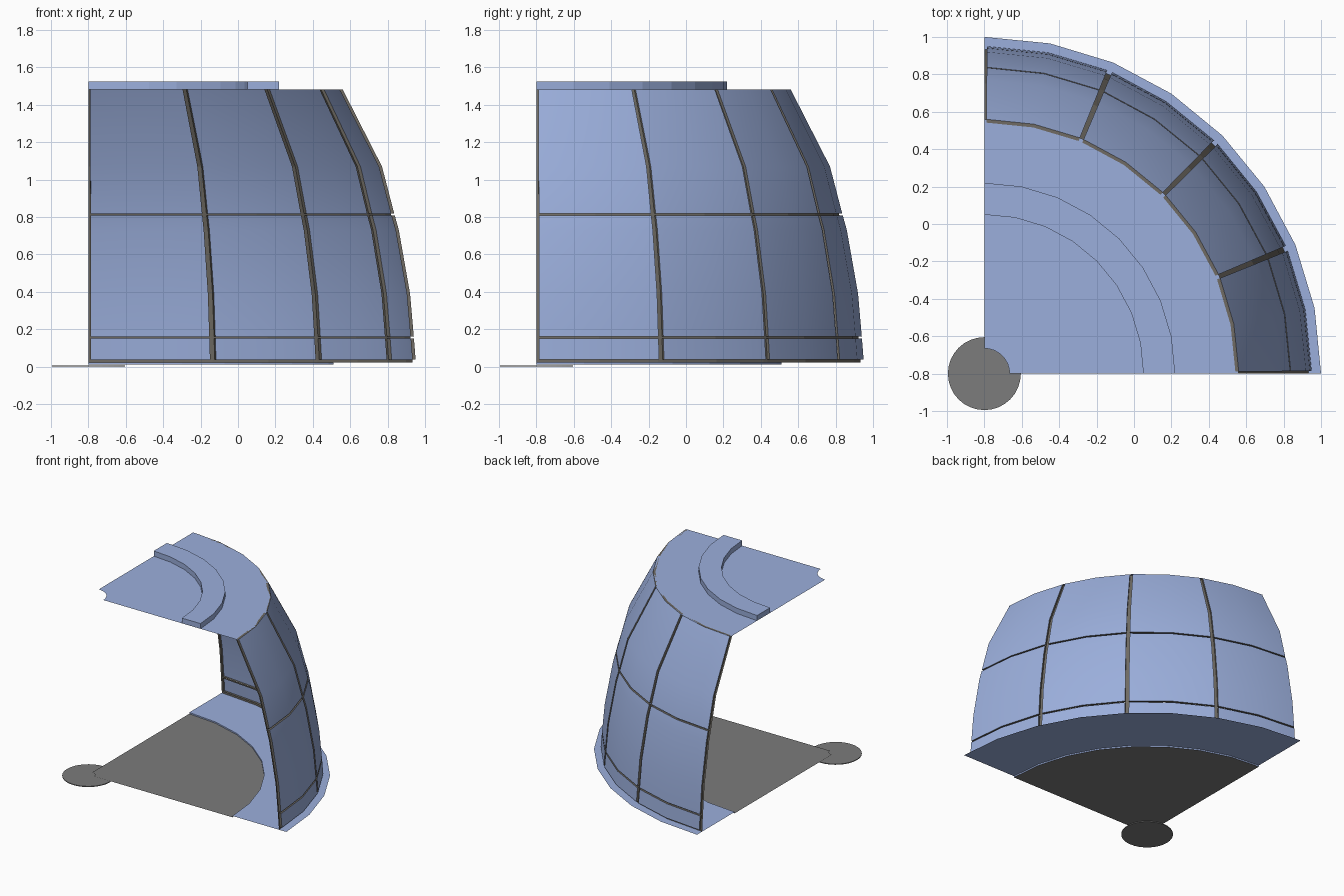
import bpy, bmesh, math

if "Cube" in bpy.data.objects:
    bpy.data.objects.remove(bpy.data.objects["Cube"])

AXIS = -0.8                      # the quarter turns about (AXIS, AXIS)
STEP = math.pi / 16              # 8 sides per quarter
QUARTER = [i * STEP for i in range(9)]


def material(name, rgb):
    m = bpy.data.materials.new(name)
    m.diffuse_color = (*rgb, 1)
    m.use_nodes = True
    m.node_tree.nodes["Principled BSDF"].inputs["Base Color"].default_value = m.diffuse_color
    return m


BLUE = material("pale_blue", (0.33, 0.43, 0.72))
GREY = material("mid_grey", (0.20, 0.20, 0.20))
DARK = material("seam_grey", (0.16, 0.147, 0.125))


def point(r, a, z):
    return (AXIS + r * math.cos(a), AXIS + r * math.sin(a), z)


def patch(bm, angles, profile, mat=0):
    """Sweep an (r, z) profile through the angles; returns the new faces."""
    rows = [[bm.verts.new(point(r, a, z)) for a in angles] for r, z in profile]
    faces = []
    for lo, hi in zip(rows, rows[1:]):
        for j in range(len(angles) - 1):
            f = bm.faces.new((lo[j], lo[j + 1], hi[j + 1], hi[j]))
            f.material_index = mat
            faces.append(f)
    return faces


def finish(name, bm, mats, smooth=False):
    me = bpy.data.meshes.new(name)
    bm.to_mesh(me)
    bm.free()
    for m in mats:
        me.materials.append(m)
    ob = bpy.data.objects.new(name, me)
    bpy.context.collection.objects.link(ob)
    if smooth:
        bpy.context.view_layer.objects.active = ob
        ob.select_set(True)
        bpy.ops.object.shade_smooth_by_angle(angle=math.radians(30))
        ob.select_set(False)
    return ob


# Curved wall profile, bottom to top
WALL = [(1.75, 0.035), (1.74, 0.16), (1.72, 0.39), (1.66, 0.73),
        (1.635, 0.82), (1.57, 1.07), (1.36, 1.482)]
DEPTH, GAP = 0.018, 0.008


def radius(z):
    if z <= WALL[0][1]:
        return WALL[0][0]
    for (r0, z0), (r1, z1) in zip(WALL, WALL[1:]):
        if z <= z1:
            return r0 + (r1 - r0) * (z - z0) / (z1 - z0)
    return WALL[-1][0]


def wall_section(z0, z1, inset=0.0):
    zs = [z0] + [z for _, z in WALL if z0 + 0.01 < z < z1 - 0.01] + [z1]
    return [(radius(z) - inset, z) for z in zs]


# Wall panels: four columns, three rows, each with dark edges turned inward
bm = bmesh.new()
for col in range(4):
    a = col * 2 * STEP
    angles = [a + GAP, a + STEP, a + 2 * STEP - GAP]
    for z0, z1 in ((0.038, 0.150), (0.162, 0.808), (0.820, 1.482)):
        faces = patch(bm, angles, wall_section(z0, z1))
        rim = [e for f in faces for e in f.edges if e.is_boundary]
        new = bmesh.ops.extrude_edge_only(bm, edges=rim)["geom"]
        for g in new:
            if isinstance(g, bmesh.types.BMFace):
                g.material_index = 1
            elif isinstance(g, bmesh.types.BMVert):
                d = math.hypot(g.co.x - AXIS, g.co.y - AXIS)
                k = (d - DEPTH) / d
                g.co.x = AXIS + (g.co.x - AXIS) * k
                g.co.y = AXIS + (g.co.y - AXIS) * k
finish("wall_panels", bm, [BLUE, DARK], smooth=True)

# Recessed seams behind the gaps
bm = bmesh.new()
for i in range(5):
    a = i * 2 * STEP
    lo, hi = max(0, a - GAP), min(math.pi / 2, a + GAP)
    patch(bm, [lo, hi], wall_section(0.022, 1.482, DEPTH))
for z0, z1 in ((0.022, 0.038), (0.150, 0.162), (0.808, 0.820)):
    patch(bm, QUARTER, wall_section(z0, z1, DEPTH))
finish("wall_seams", bm, [DARK])

# Flat roof with a small hole at the axis
bm = bmesh.new()
patch(bm, QUARTER, [(1.36, 1.482), (0.135, 1.482)])
finish("roof_plate", bm, [BLUE])

# Raised ring on the roof, closed at both ends
bm = bmesh.new()
patch(bm, QUARTER, [(1.02, 1.482), (1.02, 1.525), (0.85, 1.525), (0.85, 1.482)])
bmesh.ops.holes_fill(bm, edges=[e for e in bm.edges if e.is_boundary
                                and all(abs(v.co.y - AXIS) < 1e-4 for v in e.verts)])
for end in (0, 1):
    a = end * math.pi / 2
    ends = [bm.verts.new(point(r, a, z)) for r, z in
            ((1.02, 1.482), (1.02, 1.525), (0.85, 1.525), (0.85, 1.482))]
    if end or not any(len(f.verts) == 4 and abs(f.calc_center_median().y - AXIS) < 1e-4
                      for f in bm.faces):
        bm.faces.new(ends if end else ends[::-1])
bmesh.ops.remove_doubles(bm, verts=bm.verts, dist=1e-5)
bmesh.ops.recalc_face_normals(bm, faces=bm.faces)
finish("roof_ring", bm, [BLUE])

# Base ledge with a small inner lip
bm = bmesh.new()
patch(bm, QUARTER, [(1.8, 0.022), (1.31, 0.022), (1.31, 0.011)])
finish("base_ledge", bm, [BLUE])

# Grey floor sector
bm = bmesh.new()
patch(bm, QUARTER, [(1.31, 0.011), (0.05, 0.011)])
finish("floor", bm, [GREY])

# Thin round foot disc under the axis
bm = bmesh.new()
bmesh.ops.create_cone(bm, cap_ends=True, segments=32, radius1=0.195, radius2=0.195, depth=0.006)
bmesh.ops.translate(bm, verts=bm.verts, vec=(AXIS, AXIS, 0.003))
finish("foot_disc", bm, [GREY])
